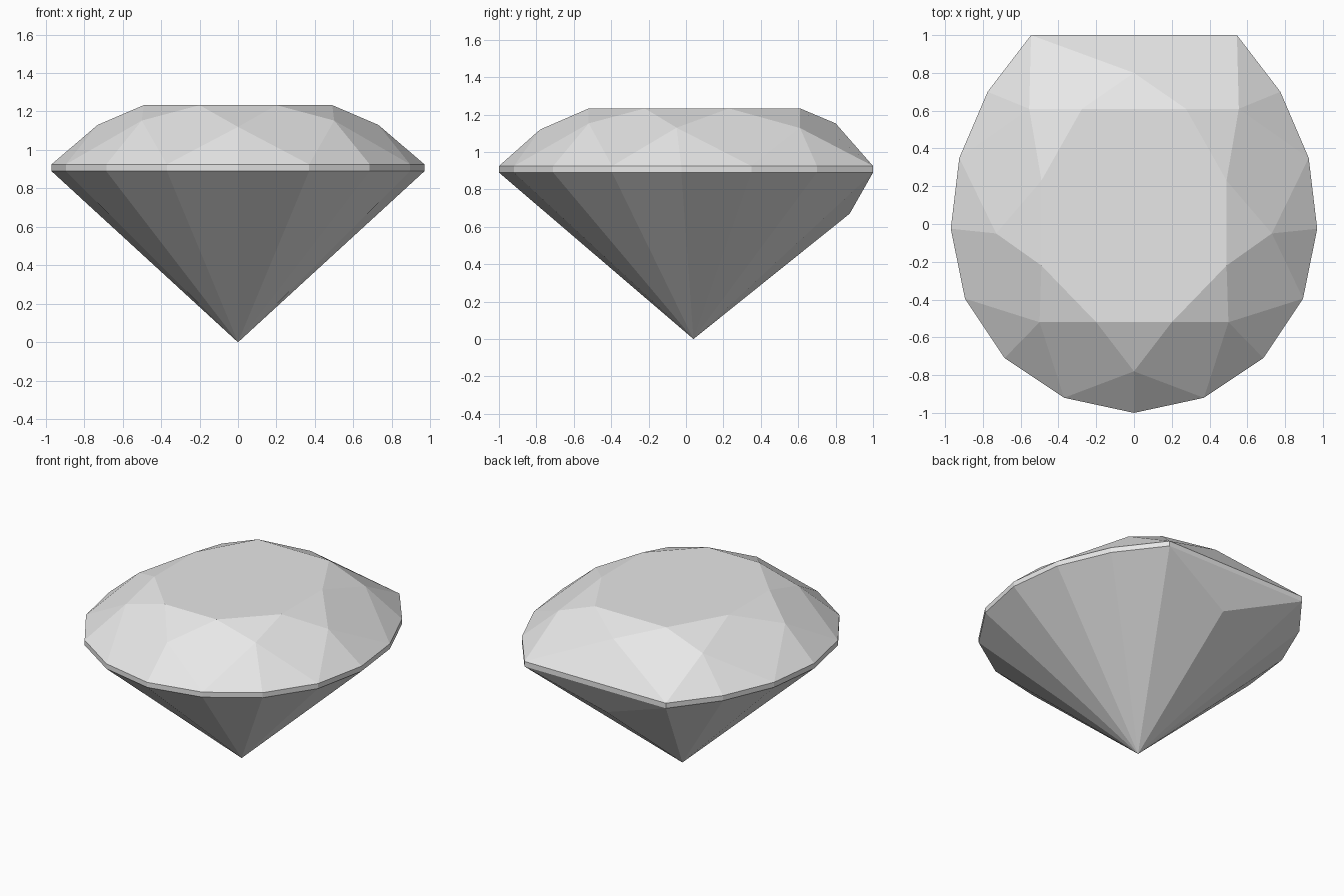
import bpy
import bmesh

if "Cube" in bpy.data.objects:
    bpy.data.objects.remove(bpy.data.objects["Cube"], do_unlink=True)

GIRDLE_TOP, GIRDLE_BASE, TABLE_Z = 0.925, 0.89, 1.233

mat = bpy.data.materials.new("pale_grey_stone")
mat.use_nodes = True
mat.diffuse_color = (0.8, 0.8, 0.8, 1)
mat.node_tree.nodes["Principled BSDF"].inputs["Base Color"].default_value = (0.8, 0.8, 0.8, 1)


def mirrored(half):
    """Close a ring given from front to back along +x, adding the -x side."""
    return half + [(-p[0], *p[1:]) for p in reversed(half) if p[0] > 0]


def at_height(ring, z):
    return [(x, y, z) for x, y in ring]


def make_part(name, faces):
    """Weld polygons given as corner points into one flat-shaded object."""
    bm = bmesh.new()
    for corners in faces:
        bm.faces.new([bm.verts.new(c) for c in corners])
    bmesh.ops.remove_doubles(bm, verts=bm.verts, dist=0.0001)
    mesh = bpy.data.meshes.new(name)
    bm.to_mesh(mesh)
    bm.free()
    mesh.materials.append(mat)
    obj = bpy.data.objects.new(name, mesh)
    bpy.context.collection.objects.link(obj)


# Rings, counterclockwise from the front
outline = mirrored([(0, -1), (0.37, -0.92), (0.685, -0.71), (0.895, -0.395), (0.97, -0.025),
                    (0.925, 0.35), (0.775, 0.7), (0.545, 1), (0, 1)])
table = at_height(mirrored([(0.2, -0.52), (0.49, -0.22), (0.49, 0.23), (0.275, 0.61)]), TABLE_Z)
star = mirrored([(0, -0.78, 1.12), (0.5, -0.52, 1.153), (0.73, -0.05, 1.13),
                 (0.555, 0.61, 1.128), (0, 0.8, 1.153)])
upper = at_height(outline, GIRDLE_TOP)
lower = at_height(outline, GIRDLE_BASE)

# Crown: table, star triangles, kites and girdle triangles
crown = [table]
for i in range(8):
    tip, nxt = star[i], star[(i + 1) % 8]
    left, under, right = upper[2 * i - 1], upper[2 * i], upper[2 * i + 1]
    crown += [(table[i - 1], tip, table[i]),
              (table[i], tip, right, nxt),
              (tip, left, under), (tip, under, right)]
make_part("crown", crown)

# Girdle: thin upright band
make_part("girdle", [(lower[i - 1], lower[i], upper[i], upper[i - 1]) for i in range(16)])

# Pavilion: facets meeting at the point, with one bevelled facet at the back
culet, back_tip = (0, 0.04, 0), (0, 0.875, 0.67)
pavilion = []
for i in range(16):
    a, b = lower[i - 1], lower[i]
    if i in (8, 9):
        pavilion.append((back_tip, b, a))
        pavilion.append((culet, back_tip, a) if i == 8 else (culet, b, back_tip))
    else:
        pavilion.append((culet, b, a))
make_part("pavilion", pavilion)
